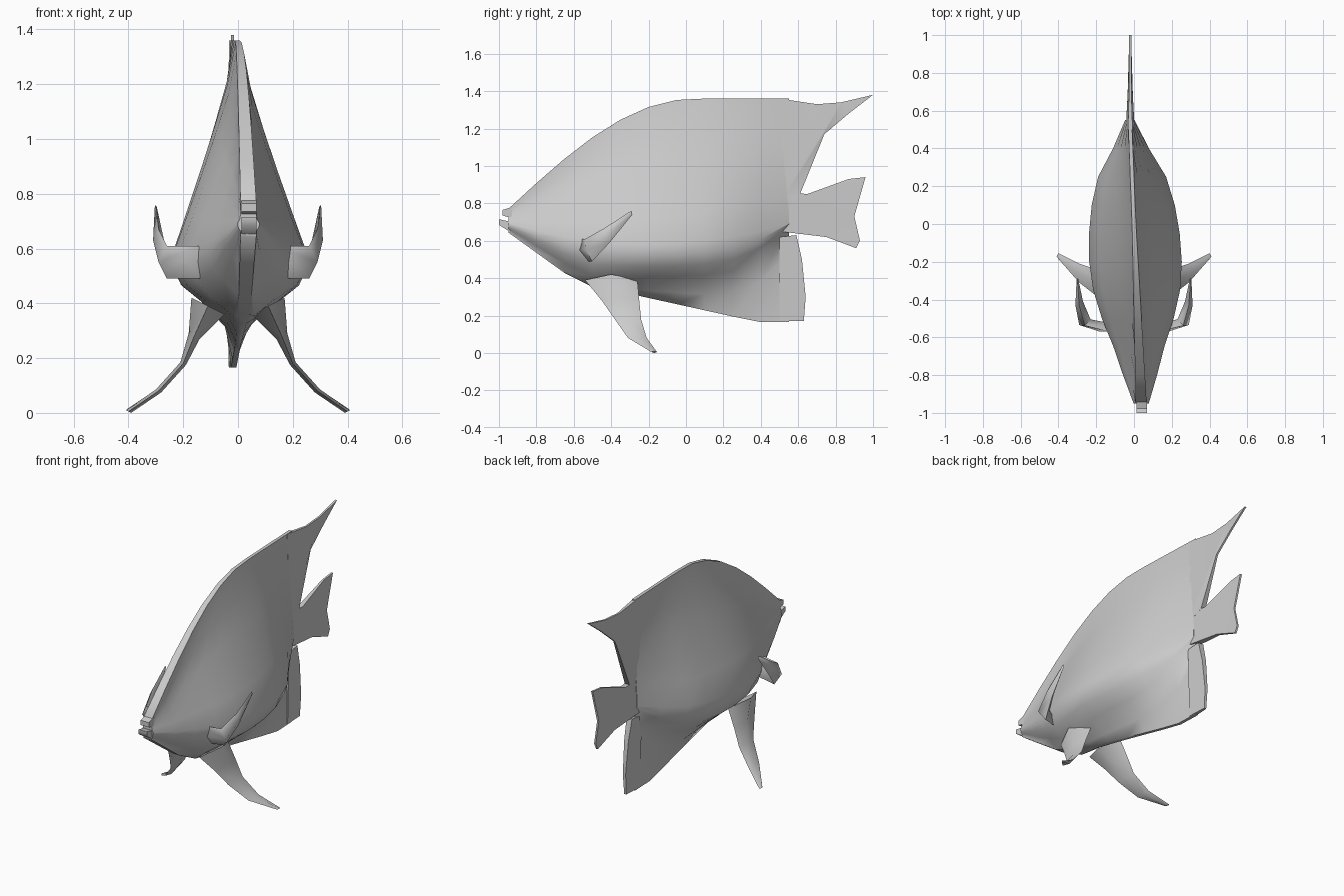
import bpy, bmesh, math
from mathutils import Vector

default_cube = bpy.data.objects.get("Cube")
if default_cube:
    bpy.data.objects.remove(default_cube)

grey = [0.6] * 3 + [1]
material = bpy.data.materials.new("plain grey")
material.use_nodes = True
material.diffuse_color = grey
material.node_tree.nodes["Principled BSDF"].inputs["Base Color"].default_value = grey


def finish(bm, name):
    """Turn a bmesh into a named, smoothly shaded object."""
    bmesh.ops.recalc_face_normals(bm, faces=bm.faces[:])
    mesh = bpy.data.meshes.new(name)
    bm.to_mesh(mesh)
    bm.free()
    mesh.materials.append(material)
    obj = bpy.data.objects.new(name, mesh)
    bpy.context.collection.objects.link(obj)
    bpy.ops.object.select_all(action="DESELECT")
    obj.select_set(True)
    bpy.context.view_layer.objects.active = obj
    bpy.ops.object.shade_smooth_by_angle(angle=math.radians(60))


def bridge(bm, near, far):
    """Join two matching loops of vertices with quads."""
    for i in range(len(near)):
        bm.faces.new((near[i - 1], near[i], far[i], far[i - 1]))


def loft(name, rings):
    """Skin a row of closed rings and cap both ends."""
    bm = bmesh.new()
    loops = [[bm.verts.new(point) for point in ring] for ring in rings]
    for near, far in zip(loops, loops[1:]):
        bridge(bm, near, far)
    bm.faces.new(loops[0])
    bm.faces.new(loops[-1])
    finish(bm, name)


def fin_plate(name, outline):
    """Upright fin from a (y, z) outline, thinning away from the tail root."""
    bm = bmesh.new()
    sides = [[bm.verts.new((sign, y, z)) for y, z in outline] for sign in (-1, 1)]
    flats = [bm.faces.new(side) for side in sides]
    bm.normal_update()
    bmesh.ops.triangulate(bm, faces=flats, ngon_method="EAR_CLIP")
    bridge(bm, *sides)
    for vert in bm.verts:
        reach = vert.co.y + 0.4 * abs(vert.co.z - 0.72)
        vert.co.x = vert.co.x * max(0.006, 0.05 - 0.05 * reach) - 0.02
    finish(bm, name)


# Body outline as rules along its length
def back_height(y):
    progress = min(y + 0.95, 1)
    return 0.77 + 0.59 * math.sin(progress * math.pi / 2)


def chin_height(y):
    return -0.04 - 0.72 * y


def keel_height(y):
    return max(chin_height(y), 0.25 - 0.22 * y, 0.165)


def belly_height(y):
    return max(chin_height(y) + 0.01, 0.35 + 2 * max(y, 0) ** 3)


def body_ring(y, width):
    """Teardrop section: narrow back, full flanks and a thin keel."""
    back, belly, keel = back_height(y), belly_height(y), keel_height(y)
    middle = 0.58 + 0.2 * (y + 0.2) ** 2
    edge = max(0.01, 0.01 - 0.02 * y)
    centre = -0.04 * y
    half = [(edge, keel), (max(edge, width * 0.2), belly + 0.3 * (keel - belly))]
    # Round belly, from the keel up to the widest line
    for step in (3, 2, 1):
        part = step / 4
        half.append((max(edge, width * (1 - part ** 3)),
                     middle + part * (belly - middle)))
    # Slim flanks, from the widest line up to the back
    for step in range(6):
        part = step / 5
        half.append((max(edge, width * (1 - part) ** 1.1),
                     middle + part * (back - middle)))
    right = [(centre + x, y, z) for x, z in half]
    left = [(centre - x, y, z) for x, z in reversed(half)]
    return right + left


# Body with the back fin and most of the belly fin blended in
half_widths = [0.04, 0.09, 0.135, 0.19, 0.23, 0.245, 0.24, 0.22, 0.18, 0.095, 0.025]
loft("body", [body_ring(0.15 * i - 0.95, width) for i, width in enumerate(half_widths)])


# Lips, with a gap between them for the mouth
def lip(name, root_z, tip_y, tip_z):
    rings = []
    for y, z, half_height in ((-0.93, root_z, 0.03), (tip_y, tip_z, 0.015)):
        rings.append([(0.04 + side * 0.028, y, z + rise * half_height)
                      for side, rise in ((-1, -1), (1, -1), (1, 1), (-1, 1))])
    loft(name, rings)


lip("lower_lip", 0.67, -1, 0.7)
lip("upper_lip", 0.75, -0.98, 0.75)

# Upright fins at the rear
fin_plate("back_fin_tip", [(0.5, 1.36), (0.7, 1.33), (0.83, 1.34), (1, 1.38),
                           (0.87, 1.28), (0.74, 1.17), (0.61, 0.85), (0.5, 0.8)])
fin_plate("tail_fin", [(0.5, 0.86), (0.65, 0.85), (0.87, 0.93), (0.96, 0.94),
                       (0.9, 0.73), (0.93, 0.6), (0.91, 0.56), (0.75, 0.62),
                       (0.5, 0.65)])
fin_plate("belly_fin", [(0.5, 0.62), (0.59, 0.63), (0.62, 0.5), (0.64, 0.3),
                        (0.63, 0.17), (0.5, 0.17)])


# Paired fins: diamond rings strung along a bent spine
def paired_fin(name, chord_axis, thick_axis, spine):
    for side, sign in (("left", 1), ("right", -1)):
        mirror = Vector((sign, 1, 1))
        rings = []
        for centre, half_chord, half_thickness in spine:
            chord = Vector(chord_axis) * half_chord
            thick = Vector(thick_axis) * half_thickness
            rings.append([(Vector(centre) + offset) * mirror
                          for offset in (chord, thick, -chord, -thick)])
        loft(side + "_" + name, rings)


# Side fins bend out from the cheeks, then sweep back and up
paired_fin("side_fin", (0, -0.3, 1), (1, -0.5, 0), [
    ((0.14, -0.55, 0.55), 0.06, 0.04),
    ((0.26, -0.52, 0.55), 0.06, 0.03),
    ((0.29, -0.42, 0.63), 0.04, 0.02),
    ((0.3, -0.29, 0.75), 0.01, 0.004)])

# Lower fins arch down and outwards to the ground
paired_fin("lower_fin", (0, -1, 0), (1, 0, 0.5), [
    ((0.11, -0.4, 0.39), 0.14, 0.06),
    ((0.16, -0.35, 0.28), 0.1, 0.02),
    ((0.2, -0.31, 0.18), 0.07, 0.01),
    ((0.29, -0.26, 0.08), 0.05, 0.01),
    ((0.4, -0.17, 0.005), 0.015, 0.01)])
